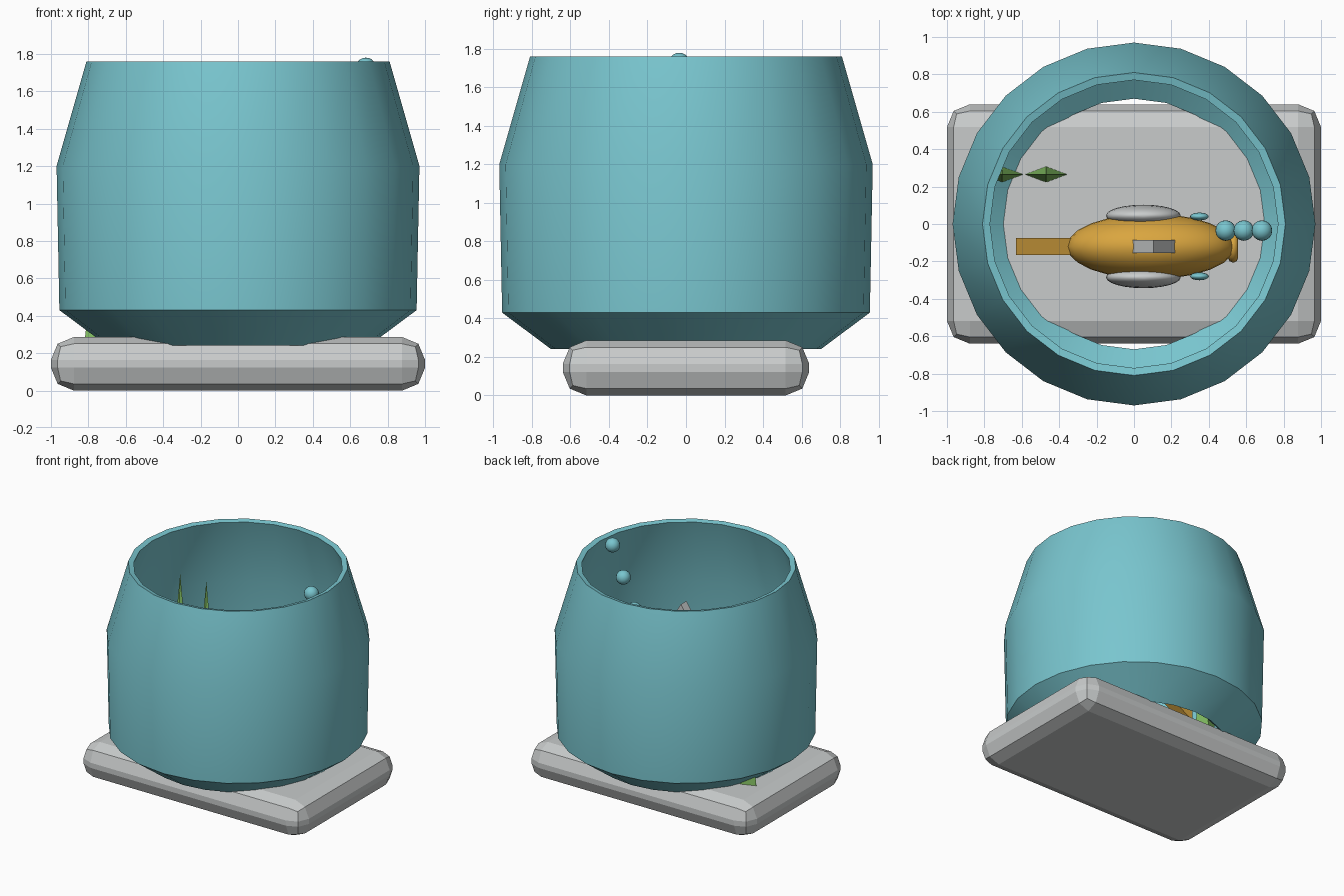
import bpy, bmesh, math
from mathutils import Matrix, Vector

if "Cube" in bpy.data.objects:
    bpy.data.objects.remove(bpy.data.objects["Cube"])


def material(name, rgb):
    m = bpy.data.materials.new(name)
    m.diffuse_color = (*rgb, 1)
    m.use_nodes = True
    m.node_tree.nodes["Principled BSDF"].inputs["Base Color"].default_value = m.diffuse_color
    return m


TEAL = material("teal glass", (0.19, 0.56, 0.62))
GREY = material("light grey", (0.58, 0.60, 0.60))
ORANGE = material("orange", (0.70, 0.38, 0.05))
GREEN = material("leaf green", (0.24, 0.55, 0.13))


def make(name, bm, mat, smooth=False):
    bmesh.ops.recalc_face_normals(bm, faces=bm.faces[:])
    me = bpy.data.meshes.new(name)
    bm.to_mesh(me)
    bm.free()
    me.materials.append(mat)
    ob = bpy.data.objects.new(name, me)
    bpy.context.collection.objects.link(ob)
    if smooth:
        bpy.ops.object.select_all(action='DESELECT')
        ob.select_set(True)
        bpy.context.view_layer.objects.active = ob
        bpy.ops.object.shade_smooth_by_angle(angle=math.radians(50))
    return ob


def ellipsoid(name, loc, size, mat, seg=24, rings=14):
    bm = bmesh.new()
    bmesh.ops.create_uvsphere(bm, u_segments=seg, v_segments=rings, radius=1)
    bm.transform(Matrix.Translation(loc) @ Matrix.Diagonal((*size, 1)))
    return make(name, bm, mat, True)


def lathe(name, profile, mat, steps=24, matrix=Matrix()):
    """Revolve a closed (radius, height) profile around z."""
    bm = bmesh.new()
    rings = [[bm.verts.new((r * math.cos(a), r * math.sin(a), z)) for r, z in profile]
             for a in (2 * math.pi * i / steps for i in range(steps))]
    n = len(profile)
    for i in range(steps):
        a, b = rings[i], rings[(i + 1) % steps]
        for j in range(n):
            k = (j + 1) % n
            bm.faces.new((a[j], b[j], b[k], a[k]))
    bm.transform(matrix)
    return make(name, bm, mat, True)


def prism(name, points, y, thick, mat):
    """Extrude an xz outline along y."""
    bm = bmesh.new()
    front = [bm.verts.new((x, y - thick / 2, z)) for x, z in points]
    back = [bm.verts.new((x, y + thick / 2, z)) for x, z in points]
    bm.faces.new(front)
    bm.faces.new(back[::-1])
    for i in range(len(points)):
        j = (i + 1) % len(points)
        bm.faces.new((front[i], back[i], back[j], front[j]))
    return make(name, bm, mat)


# Chamfered slab under the bowl
bm = bmesh.new()
bmesh.ops.create_cube(bm, size=1)
bm.transform(Matrix.Translation((0, 0, 0.143)) @ Matrix.Diagonal((2, 1.28, 0.286, 1)))
bmesh.ops.bevel(bm, geom=bm.edges[:], offset=0.122, segments=2, profile=0.5, affect='EDGES')
make("base", bm, GREY)

# Thick-walled bowl, open at both ends
lathe("bowl", [(0.70, 0.24), (0.955, 0.43), (0.97, 1.20), (0.81, 1.76),
               (0.77, 1.75), (0.935, 1.19), (0.925, 0.45), (0.67, 0.265)], TEAL)

# Fish body, tail and top fin
FY, FZ = -0.12, 0.95
ellipsoid("fish_body", (0.09, FY, FZ), (0.45, 0.175, 0.27), ORANGE, 24, 16)
prism("fish_tail", [(-0.27, FZ), (-0.63, FZ + 0.21), (-0.63, FZ - 0.21)], FY, 0.09, ORANGE)
prism("fish_top_fin", [(-0.07, 1.11), (0.28, 1.11), (0.105, 1.38)], FY, 0.07, GREY)

# Fish mouth ring, facing +x
ring = [(0.06 + 0.027 * math.cos(t), 0.027 * math.sin(t))
        for t in (math.pi * i / 4 for i in range(8))]
lathe("fish_mouth", ring, ORANGE, 16,
      Matrix.Translation((0.53, FY, FZ - 0.02)) @ Matrix.Rotation(math.pi / 2, 4, 'Y'))

# Paired side patches and eyes
for side, s in (("left", 1), ("right", -1)):
    ellipsoid(f"fish_patch_{side}", (0.05, FY + s * 0.165, FZ), (0.20, 0.058, 0.20), GREY)
    ellipsoid(f"fish_eye_{side}", (0.35, FY + s * 0.16, FZ + 0.06), (0.05, 0.021, 0.05), TEAL, 16, 10)

# Rising bubbles
for i in range(3):
    ellipsoid(f"bubble_{i + 1}", (0.49 + 0.097 * i, -0.035, 1.255 + 0.235 * i), (0.055,) * 3, TEAL, 16, 10)

# Tall flattened water plants with a diamond footprint
for i, x in enumerate((-0.47, -0.705)):
    bm = bmesh.new()
    foot = [bm.verts.new((x + dx, 0.265 + dy, 0.28))
            for dx, dy in ((0.113, 0), (0, 0.042), (-0.113, 0), (0, -0.042))]
    tip = bm.verts.new((x, 0.265, 1.40))
    bm.faces.new(foot)
    for j in range(4):
        bm.faces.new((foot[j], foot[(j + 1) % 4], tip))
    make(f"plant_{i + 1}", bm, GREEN)
